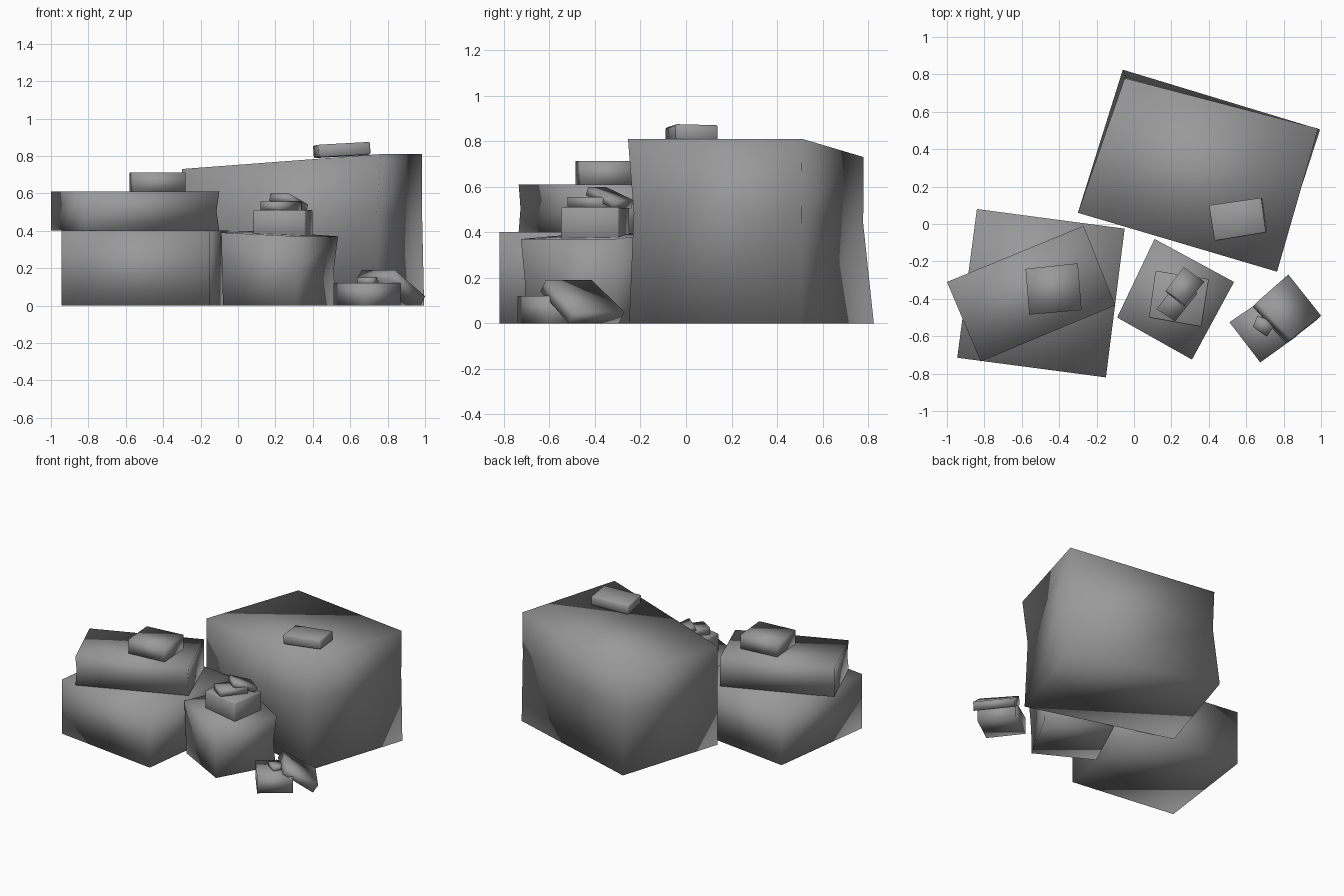
import bpy, bmesh
from mathutils import Vector

if "Cube" in bpy.data.objects:
    bpy.data.objects.remove(bpy.data.objects["Cube"])

# Dark grey stone
stone = bpy.data.materials.new("dark_stone")
stone.diffuse_color = (0.32, 0.32, 0.32, 1)
stone.use_nodes = True
stone.node_tree.nodes["Principled BSDF"].inputs["Base Color"].default_value = stone.diffuse_color


def rock(name, top, drop=None, bottom=None, pinch=(0, 0, 0, 0), level=0.5, bevel=0.0):
    """Softly shaded block: top quad, bottom quad (or a drop vector), optional pinched middle ring."""
    top = [Vector(p) for p in top]
    if bottom:
        bottom = [Vector((x, y, 0)) for x, y in bottom]
    else:
        bottom = [p + Vector(drop) for p in top]
    centre = sum(top + bottom, Vector()) / 8
    rings = [bottom, top]
    if any(pinch):
        middle = []
        for b, t, k in zip(bottom, top, pinch):
            p = b.lerp(t, level)
            inward = Vector((centre.x - p.x, centre.y - p.y, 0)).normalized()
            middle.append(p + inward * k)
        rings.insert(1, middle)
    bm = bmesh.new()
    rings = [[bm.verts.new(p) for p in ring] for ring in rings]
    for low, high in zip(rings, rings[1:]):
        for i in range(4):
            j = (i + 1) % 4
            bm.faces.new((low[i], low[j], high[j], high[i]))
    bm.faces.new(rings[0][::-1])
    bm.faces.new(rings[-1])
    bmesh.ops.recalc_face_normals(bm, faces=bm.faces)
    if bevel:
        bmesh.ops.bevel(bm, geom=bm.edges[:], offset=bevel, segments=1, affect='EDGES')
    for face in bm.faces:
        face.smooth = True
    mesh = bpy.data.meshes.new(name)
    bm.to_mesh(mesh)
    bm.free()
    mesh.materials.append(stone)
    obj = bpy.data.objects.new(name, mesh)
    bpy.context.collection.objects.link(obj)
    return obj


def flat(z, *points):
    return [(x, y, z) for x, y in points]


# Large sloping boulder at the back
rock("large_boulder",
     [(-.30, .06, .73), (.765, -.255, .81), (.985, .51, .81), (-.05, .78, .73)],
     bottom=[(-.30, .06), (.75, -.25), (.995, .505), (-.06, .825)],
     pinch=(0, .03, .005, .025), level=.6)
rock("boulder_cap_stone",
     [(.40, .10, .855), (.43, -.09, .86), (.705, -.045, .875), (.68, .14, .87)],
     drop=(.005, 0, -.067), bevel=.006)

# Stacked blocks on the left
rock("left_base_block",
     flat(.40, (-.84, .08), (-.945, -.715), (-.15, -.82), (-.05, -.025)), drop=(0, 0, -.40))
rock("left_upper_block",
     flat(.61, (-1, -.31), (-.82, -.735), (-.10, -.435), (-.27, -.01)),
     drop=(0, 0, -.21), pinch=(0, .01, .015, 0))
rock("left_cap_stone",
     flat(.712, (-.58, -.24), (-.56, -.485), (-.28, -.46), (-.30, -.21)), drop=(0, 0, -.11))

# Middle block with its pile of stones
rock("middle_block",
     [(.11, -.08, .40), (-.09, -.50, .39), (.31, -.725, .37), (.535, -.31, .37)],
     bottom=[(.11, -.08), (-.08, -.49), (.31, -.70), (.525, -.31)],
     pinch=(0, 0, .005, .02))
rock("middle_slab",
     flat(.51, (.115, -.25), (.08, -.50), (.36, -.55), (.40, -.295)),
     drop=(0, 0, -.14), bevel=.006)
rock("middle_small_stone",
     flat(.555, (.24, -.30), (.12, -.455), (.22, -.52), (.34, -.37)), drop=(0, 0, -.05))
rock("middle_leaning_stone",
     [(.175, -.35, .598), (.275, -.43, .598), (.375, -.31, .54), (.265, -.23, .54)],
     drop=(-.008, -.01, -.035))

# Small stones at the front right
rock("right_stone",
     flat(.12, (.51, -.525), (.675, -.74), (.87, -.60), (.71, -.39)), drop=(0, 0, -.12))
rock("right_pebble",
     flat(.15, (.66, -.49), (.635, -.55), (.71, -.60), (.76, -.53)), drop=(0, 0, -.04))
rock("right_leaning_slab",
     [(.66, -.415, .19), (.84, -.615, .19), (1.0, -.49, .05), (.825, -.27, .05)],
     drop=(-.025, -.025, -.05))
